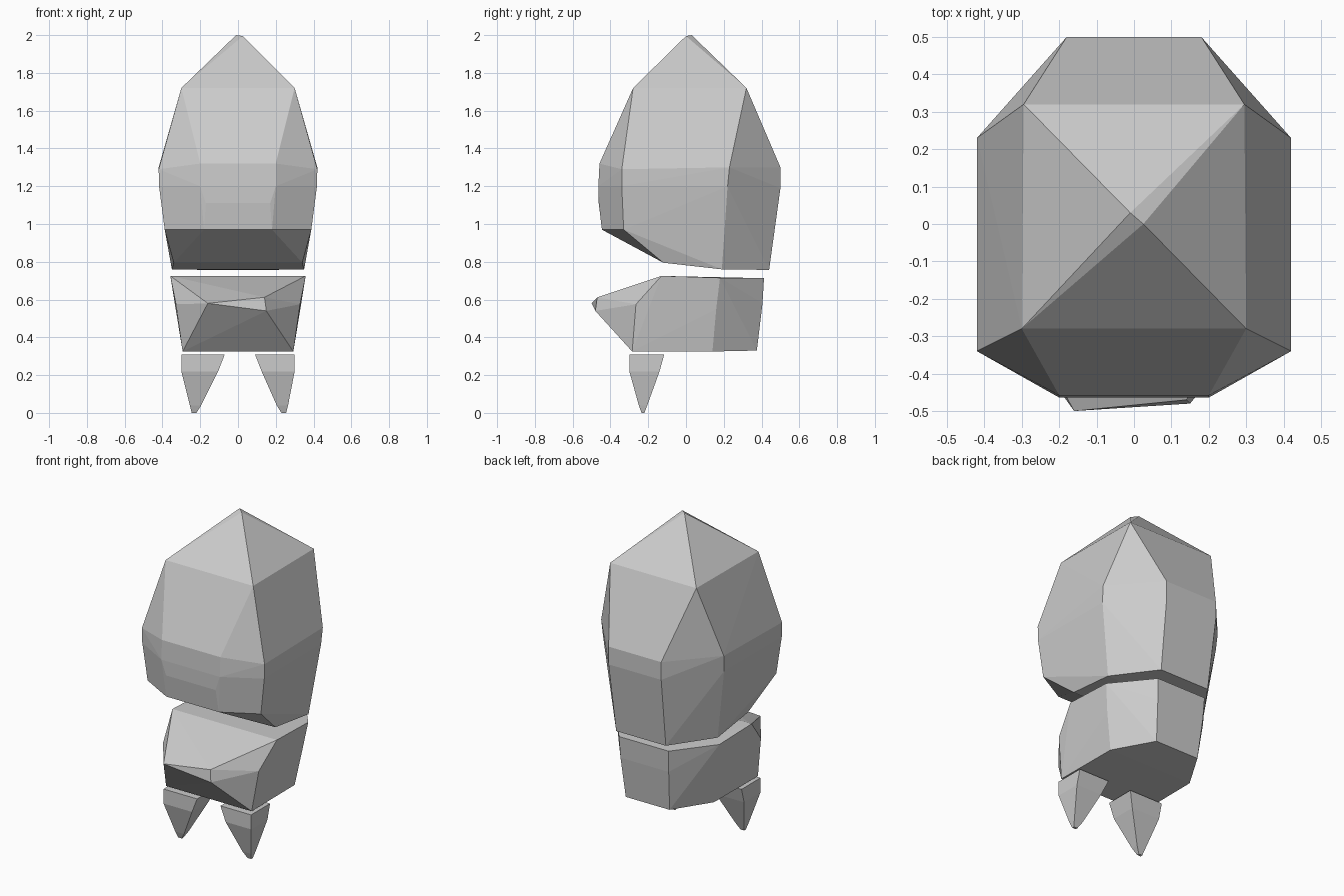
import bpy, bmesh
from math import radians

if "Cube" in bpy.data.objects:
    bpy.data.objects.remove(bpy.data.objects["Cube"])


def faceted(name, points):
    """Flat-faced solid wrapped around a few corner points."""
    bm = bmesh.new()
    for p in points:
        bm.verts.new(p)
    res = bmesh.ops.convex_hull(bm, input=bm.verts[:])
    junk = {g for g in res["geom_interior"] + res["geom_unused"]
            if isinstance(g, bmesh.types.BMVert) and g.is_valid and not g.link_faces}
    bmesh.ops.delete(bm, geom=list(junk), context="VERTS")
    bmesh.ops.dissolve_limit(bm, angle_limit=radians(1), verts=bm.verts[:], edges=bm.edges[:])
    bmesh.ops.recalc_face_normals(bm, faces=bm.faces[:])
    mesh = bpy.data.meshes.new(name)
    bm.to_mesh(mesh)
    bm.free()
    obj = bpy.data.objects.new(name, mesh)
    bpy.context.collection.objects.link(obj)
    return obj


def mirrored(half):
    return [(s * x, y, z) for x, y, z in half for s in (-1, 1)]


# Upper body: pointed crown, wide middle, sloped underside
crown = [(-0.01, 0.03, 2.0), (0.025, 0.0, 1.995)]
upper = mirrored([
    (0.30, -0.28, 1.72), (0.295, 0.32, 1.72),
    (0.20, -0.458, 1.32), (0.42, -0.34, 1.29), (0.42, 0.23, 1.30), (0.18, 0.50, 1.30),
    (0.20, -0.464, 1.20), (0.418, -0.34, 1.20), (0.415, 0.22, 1.20), (0.18, 0.50, 1.19),
    (0.17, -0.462, 1.11), (0.18, -0.445, 0.97), (0.388, -0.33, 0.97),
    (0.34, -0.12, 0.795), (0.35, 0.19, 0.76), (0.17, 0.44, 0.757)])
faceted("upper_body", crown + upper)

# Lower body with an irregular pointed front
snout = [(-0.16, -0.50, 0.58), (0.14, -0.47, 0.612), (0.15, -0.48, 0.54)]
lower = mirrored([
    (0.358, -0.13, 0.725), (0.355, 0.18, 0.715), (0.17, 0.413, 0.713),
    (0.328, -0.265, 0.575), (0.33, 0.16, 0.55), (0.165, 0.405, 0.58),
    (0.293, -0.285, 0.325), (0.29, 0.14, 0.325), (0.15, 0.375, 0.33)])
faceted("lower_body", snout + lower)

# Tapered front legs
for side, inner, tip in ((-1, 0.07, 0.23), (1, 0.09, 0.24)):
    pts = []
    for z, x0, x1, y0, y1 in ((0.31, inner, 0.30, -0.30, -0.115),
                              (0.22, inner + 0.035, 0.30, -0.30, -0.14),
                              (0.04, tip - 0.035, tip + 0.025, -0.25, -0.205),
                              (0.0, tip - 0.01, tip + 0.015, -0.235, -0.22)):
        pts += [(side * x, y, z) for x in (x0, x1) for y in (y0, y1)]
    faceted("left_leg" if side < 0 else "right_leg", pts)
